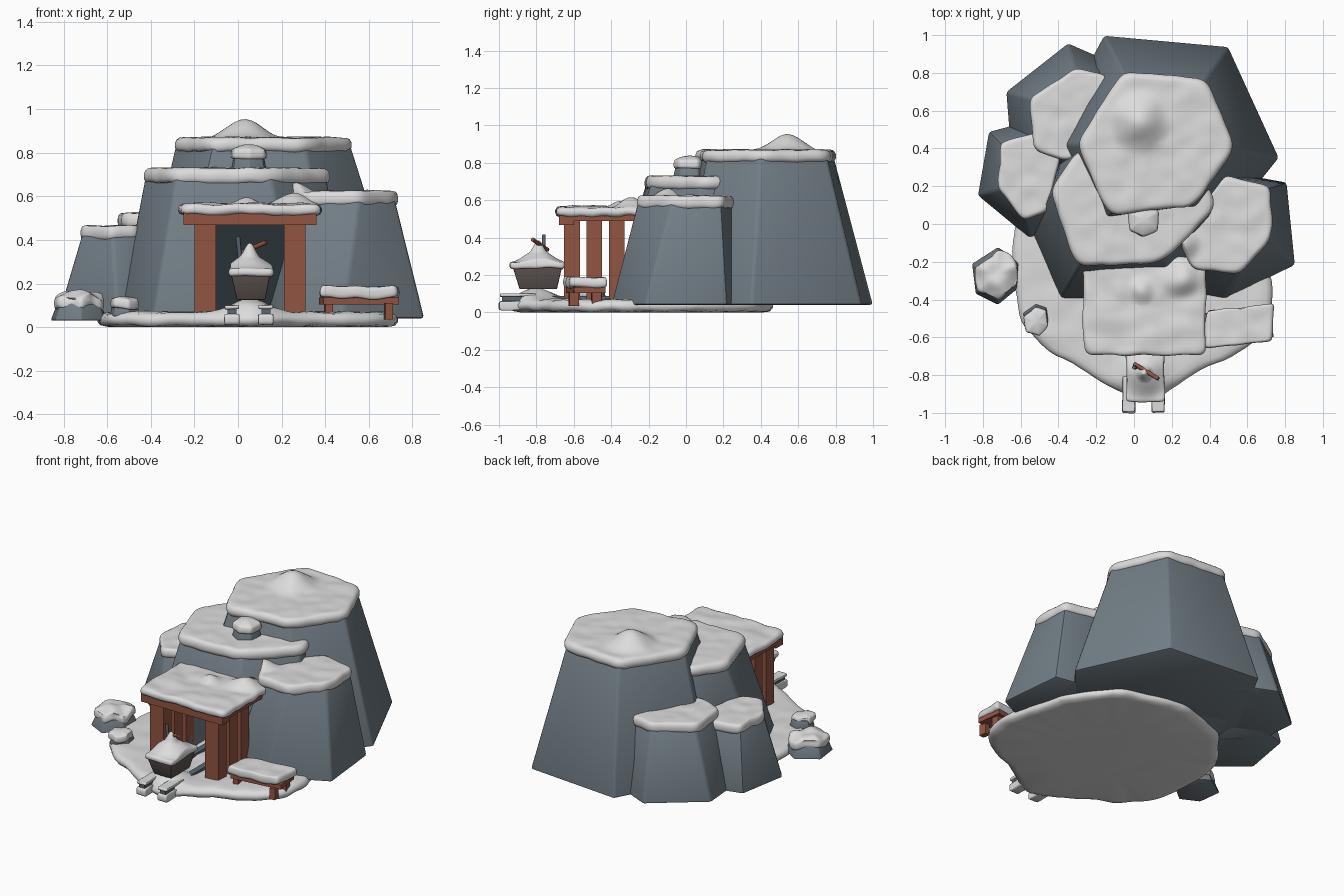
import bpy, bmesh, math
from mathutils import Vector, Matrix, noise

if "Cube" in bpy.data.objects:
    bpy.data.objects.remove(bpy.data.objects["Cube"])


def material(name, r, g, b):
    m = bpy.data.materials.new(name)
    m.use_nodes = True
    m.diffuse_color = (r, g, b, 1)
    node = m.node_tree.nodes["Principled BSDF"]
    node.inputs["Base Color"].default_value = (r, g, b, 1)
    node.inputs["Roughness"].default_value = 0.9
    return m


SNOW = material("snow", 0.72, 0.72, 0.72)
ROCK = material("slate_rock", 0.165, 0.205, 0.235)
WOOD = material("red_brown_wood", 0.29, 0.09, 0.055)
CART = material("weathered_cart", 0.115, 0.09, 0.08)
METAL = material("blue_grey_metal", 0.10, 0.14, 0.17)
DARK = material("tunnel_dark", 0.022, 0.032, 0.038)


def finish(name, bm, mat, angle=None):
    bmesh.ops.recalc_face_normals(bm, faces=bm.faces)
    mesh = bpy.data.meshes.new(name)
    bm.to_mesh(mesh)
    bm.free()
    mesh.materials.append(mat)
    ob = bpy.data.objects.new(name, mesh)
    bpy.context.collection.objects.link(ob)
    if angle:
        bpy.ops.object.select_all(action='DESELECT')
        ob.select_set(True)
        bpy.context.view_layer.objects.active = ob
        bpy.ops.object.shade_smooth_by_angle(angle=math.radians(angle))
    return ob


def centre(points):
    return sum((Vector(p) for p in points), Vector((0, 0))) / len(points)


def scaled(points, s):
    c = centre(points)
    return [tuple(c + (Vector(p) - c) * s) for p in points]


def rect(x0, x1, y0, y1):
    return [(x0, y0), (x1, y0), (x1, y1), (x0, y1)]


def loft(name, base, top, z0, z1, mat, bevel=0.015):
    """Closed solid between two outlines with the same point count."""
    bm = bmesh.new()
    low = [bm.verts.new((*p, z0)) for p in base]
    high = [bm.verts.new((*p, z1)) for p in top]
    bm.faces.new(low[::-1])
    bm.faces.new(high)
    for i in range(len(low)):
        j = (i + 1) % len(low)
        bm.faces.new((low[i], low[j], high[j], high[i]))
    bmesh.ops.recalc_face_normals(bm, faces=bm.faces)
    if bevel:
        bmesh.ops.bevel(bm, geom=bm.edges[:], offset=bevel, segments=2,
                        profile=0.5, affect='EDGES', clamp_overlap=True)
    return finish(name, bm, mat, 32)


def box(name, x, y, z, mat, turn=0.0):
    """Box from three (low, high) ranges, turned about its own upright axis."""
    bm = bmesh.new()
    mid = Vector([sum(r) / 2 for r in (x, y, z)])
    size = [r[1] - r[0] for r in (x, y, z)]
    bmesh.ops.create_cube(bm, size=1, matrix=Matrix.Translation(mid)
                          @ Matrix.Rotation(turn, 4, 'Z') @ Matrix.Diagonal((*size, 1)))
    return finish(name, bm, mat)


def rod(name, a, b, radius, mat):
    a, b = Vector(a), Vector(b)
    bm = bmesh.new()
    spin = (b - a).to_track_quat('Z', 'Y').to_matrix().to_4x4()
    bmesh.ops.create_cone(bm, cap_ends=True, segments=8, radius1=radius, radius2=radius,
                          depth=(b - a).length, matrix=Matrix.Translation((a + b) / 2) @ spin)
    return finish(name, bm, mat, 50)


def rounded(points, count=96, passes=5):
    """Even resampling of an outline followed by corner softening."""
    pts = [Vector(p) for p in points]
    sides = [(p, pts[(i + 1) % len(pts)]) for i, p in enumerate(pts)]
    step = sum((b - a).length for a, b in sides) / count
    out = []
    for a, b in sides:
        n = max(1, round((b - a).length / step))
        out += [a.lerp(b, k / n) for k in range(n)]
    for _ in range(passes):
        out = [(out[i - 1] + p * 2 + out[(i + 1) % len(out)]) / 4 for i, p in enumerate(out)]
    return out


def snow(name, outline, z0, z1, bumps=(), wobble=0.01, dome=0.0, passes=5):
    """Soft snow slab; bumps are (x, y, radius, height)."""
    edge = rounded(outline, passes=passes)
    c = centre(edge)
    t = z1 - z0
    rim = [(0.5, 0), (0.92, 0), (0.98, 0.12), (1, 0.35), (1, 0.62), (0.98, 0.85), (0.95, 0.96)]
    profile = rim + [(0.9 - 0.06 * k, 1) for k in range(15)]
    bm = bmesh.new()

    def vert(p, s, h):
        q = c + (p - c) * s
        n = noise.noise(Vector((q.x, q.y, z0)) * 11)
        if s > 0.9:
            q += (p - c).normalized() * wobble * noise.noise(Vector((p.x, p.y, z1)) * 9)
        z = z0 + t * h
        if h > 0.9:
            z += n * wobble * 0.7 + dome * (1 - s * s)
            for x, y, r, up in bumps:
                d = min(1, math.hypot(q.x - x, q.y - y) / r)
                z += up * (0.5 + 0.5 * math.cos(math.pi * d))
        elif 0.9 < s:
            z += n * wobble * (1 - h)
        return bm.verts.new((q.x, q.y, max(z, 0)))

    rings = [[vert(p, s, h) for p in edge] for s, h in profile]
    for a, b in zip(rings, rings[1:]):
        for i in range(len(a)):
            j = (i + 1) % len(a)
            bm.faces.new((a[i], a[j], b[j], b[i]))
    bm.faces.new(rings[0])
    tip = vert(c, 0, 1)
    for i, v in enumerate(rings[-1]):
        bm.faces.new((v, rings[-1][(i + 1) % len(edge)], tip))
    return finish(name, bm, SNOW, 80)


# Tapered boulders, each with a snow cap: base outline, cap outline, cap heights, bumps
boulders = {
    "rear_boulder": ([(-.16, 1), (-.47, .42), (-.3, -.1), (.45, -.05), (.77, .35), (.5, .94)],
                     [(-.06, .81), (-.31, .42), (-.13, .04), (.32, .1), (.54, .4), (.38, .77)],
                     .80, .87, [(.03, .54, .18, .085)]),
    "middle_boulder": ([(-.35, .5), (-.55, -.03), (-.39, -.4), (.28, -.4), (.5, 0), (.45, .3)],
                       [(-.29, .4), (-.45, .18), (-.3, -.23), (.16, -.2), (.43, .08), (.4, .22)],
                       .655, .73, []),
    "left_boulder": ([(.48, .28), (.1, 0), (.2, -.35), (.48, -.4), (.855, -.22), (.81, .22)],
                     [(.48, .26), (.21, -.05), (.32, -.24), (.56, -.27), (.73, -.08), (.72, .2)],
                     .555, .625, [(.25, -.1, .12, .04)]),
    "right_rear_boulder": ([(-.35, .96), (-.68, .7), (-.66, .45), (-.4, .2), (0, .3), (-.1, .85)],
                           [(-.31, .83), (-.55, .67), (-.53, .4), (-.38, .33), (-.1, .4), (-.14, .78)],
                           .455, .525, []),
    "right_boulder": ([(-.58, .54), (-.77, .49), (-.83, .15), (-.55, -.08), (-.4, 0), (-.4, .45)],
                      [(-.52, .48), (-.71, .43), (-.72, .18), (-.58, .02), (-.46, .06), (-.38, .38)],
                      .40, .465, []),
}
rocks = {}
for name, (base, top, z0, z1, bumps) in boulders.items():
    rocks[name] = loft(name, base, scaled(top, 0.95), 0.04, z0 + 0.03, ROCK)
    snow(name + "_snow", top, z0, z1, bumps)

# Tunnel mouth cut into the middle boulder
cutter = box("tunnel_cutter", (-.1, .215), (-.8, -.1), (-.1, .47), ROCK)
cutter.hide_render = True
cut = rocks["middle_boulder"].modifiers.new("tunnel", 'BOOLEAN')
cut.operation, cut.object, cut.solver = 'DIFFERENCE', cutter, 'EXACT'
bpy.context.view_layer.objects.active = rocks["middle_boulder"]
bpy.ops.object.modifier_apply(modifier=cut.name)
bpy.data.objects.remove(cutter)
box("tunnel_back", (-.1, .215), (-.11, -.102), (.04, .47), DARK)

# Small stones with snow on them
ledge = [(.05, .13), (-.04, .07), (-.03, -.04), (.05, -.08), (.13, -.04), (.14, .07)]
loft("ledge_stone", ledge, scaled(ledge, 0.75), .68, .79, ROCK, .008)
snow("ledge_stone_snow", scaled(ledge, 0.92), .77, .81, wobble=.006, dome=.03)
stone = [(-.72, -.12), (-.86, -.21), (-.84, -.37), (-.72, -.43), (-.61, -.34), (-.6, -.2)]
loft("corner_stone", stone, scaled(stone, 0.72), .03, .13, ROCK, .008)
snow("corner_stone_snow", scaled(stone, 0.88), .085, .135, wobble=.03, dome=.03)
pebble = [(-.52, -.42), (-.59, -.47), (-.57, -.56), (-.5, -.58), (-.45, -.52), (-.46, -.44)]
loft("pebble", pebble, scaled(pebble, 0.8), .05, .115, ROCK, .006)
snow("pebble_snow", scaled([(x, y - .015) for x, y in pebble], 0.98), .085, .125,
     wobble=.015, dome=.022)

# Snowy ground with a mound under the cart
ground = [(-.62, .05), (-.65, -.1), (-.63, -.35), (-.6, -.53), (-.45, -.67), (-.25, -.79),
          (-.1, -.88), (.05, -.95), (.2, -.88), (.35, -.77), (.56, -.69), (.72, -.54),
          (.73, -.3), (.62, .1), (.42, .37), (0, .48), (-.4, .34)]
snow("ground_snow", ground, 0, .07, [(.055, -.8, .2, .06)], .012, passes=2)

# Buried rails with snow noses
for side in (-1, 1):
    x = .05 + side * .078
    box("rail", (x - .02, x + .02), (-.985, -.2), (.06, .088), METAL)
    nose = rect(x - .035, x + .035, -1.0, -.8)
    snow("rail_snow_low", nose, .012, .06, wobble=.004, passes=3)
    snow("rail_snow_top", scaled(nose, 0.95), .085, .102, wobble=.004, passes=3)

# Timber porch: three posts a side, lintel, roof and its snow
for x in (-.15, .26):
    for y in (-.61, -.49, -.37):
        box("porch_post", (x - .05, x + .05), (y - .042, y + .042), (.04, .5), WOOD)
box("porch_lintel", (-.25, .36), (-.68, -.6), (.468, .53), WOOD)
box("porch_roof", (-.25, .36), (-.68, -.25), (.488, .53), WOOD)
snow("porch_snow", rect(-.27, .375, -.695, -.18), .515, .565,
     [(.25, -.29, .12, .055), (.04, -.35, .09, .03)], .016, passes=3)

# Bench
turn = math.radians(7)
box("bench_seat", (.38, .73), (-.62, -.45), (.105, .135), WOOD, turn)
snow("bench_snow", [(.37, -.66), (.73, -.62), (.74, -.42), (.39, -.46)], .13, .185,
     wobble=.012, passes=3)
for x in (.415, .69):
    for y in (-.6, -.48):
        box("bench_leg", (x - .018, x + .018), (y - .025, y + .025), (.035, .11), WOOD, turn)

# Mine cart with heaped snow and tools
loft("cart_body", rect(-.005, .125, -.89, -.69), rect(-.035, .15, -.93, -.66),
     .125, .255, CART, .005)
snow("cart_snow", rect(-.045, .16, -.94, -.65), .235, .27,
     [(.055, -.79, .15, .065), (.055, -.79, .05, .05)], .01, passes=4)
rod("tool_handle", (0, -.74, .335), (.13, -.82, .39), .011, WOOD)
rod("tool_blade", (.01, -.76, .3), (0, -.76, .415), .01, METAL)
